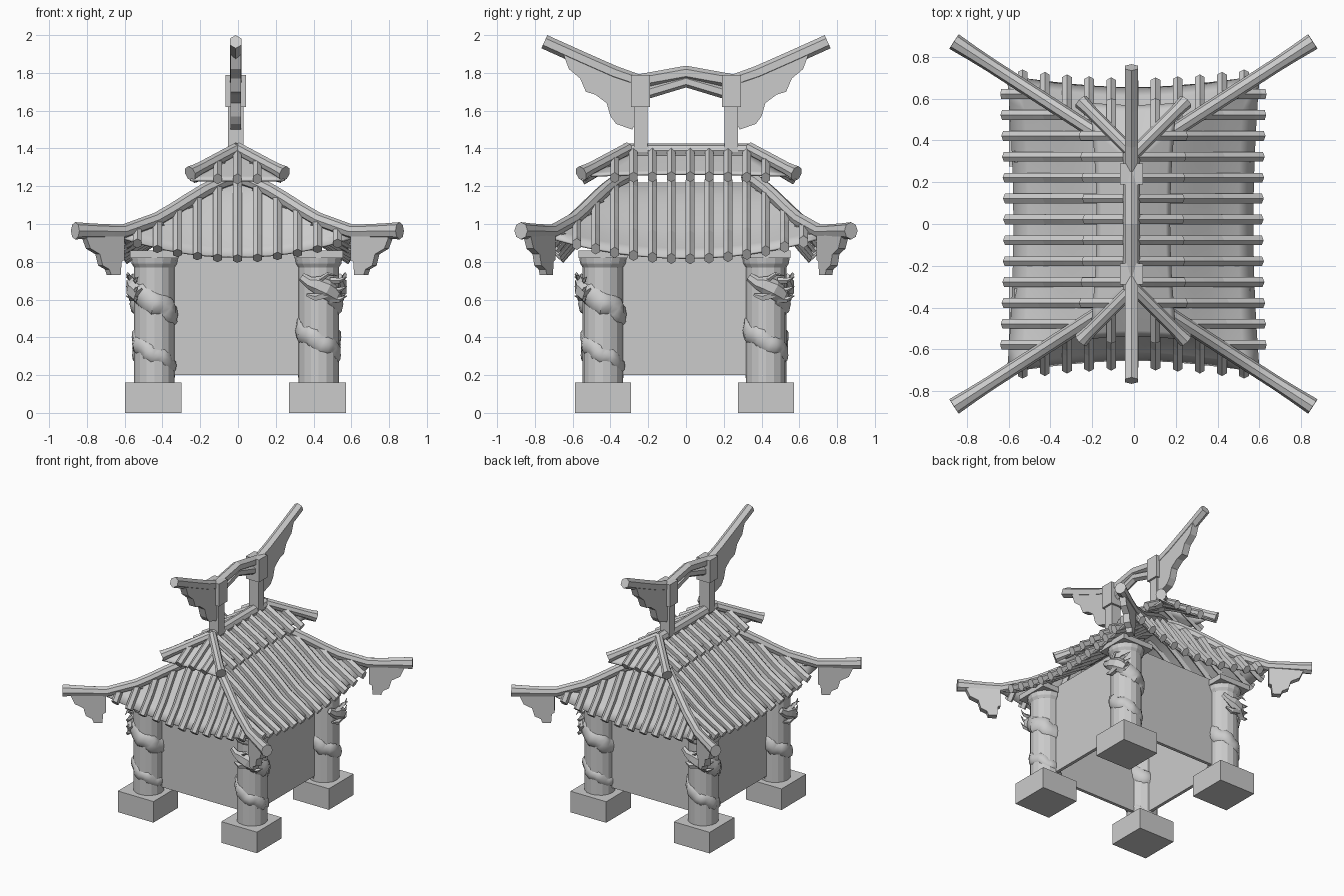
import bpy, bmesh, math
from math import sin, cos, pi
from mathutils import Vector, Matrix

if "Cube" in bpy.data.objects:
    bpy.data.objects.remove(bpy.data.objects["Cube"])

stone = bpy.data.materials.new("grey_stone")
stone.use_nodes = True
GREY = (0.6, 0.6, 0.6, 1)
stone.diffuse_color = GREY
stone.node_tree.nodes["Principled BSDF"].inputs["Base Color"].default_value = GREY

CX = -0.012        # the ridge and crest sit slightly off the axis
Z = Vector((0, 0, 1))


def finish(name, bm, loc=(CX, 0, 0), turn=0, smooth=None):
    bmesh.ops.recalc_face_normals(bm, faces=bm.faces)
    mesh = bpy.data.meshes.new(name)
    bm.to_mesh(mesh)
    bm.free()
    mesh.materials.append(stone)
    ob = bpy.data.objects.new(name, mesh)
    bpy.context.collection.objects.link(ob)
    ob.location = loc
    ob.rotation_euler.z = turn
    if smooth:
        bpy.ops.object.select_all(action='DESELECT')
        ob.select_set(True)
        bpy.context.view_layer.objects.active = ob
        bpy.ops.object.shade_smooth_by_angle(angle=math.radians(smooth))
    return ob


def tube(bm, pts, rx, rz, sides=6, taper=None):
    """Sweep an oval section, first corner upward, along a path."""
    pts = [Vector(p) for p in pts]
    rings = []
    for i, p in enumerate(pts):
        t = (pts[min(i + 1, len(pts) - 1)] - pts[max(i - 1, 0)]).normalized()
        side = t.cross(Z).normalized()
        up = side.cross(t)
        k = taper[i] if taper else 1
        angles = [2 * pi * j / sides + pi / 2 for j in range(sides)]
        rings.append([bm.verts.new(p + k * (side * rx * cos(a) + up * rz * sin(a))) for a in angles])
    skin(bm, rings)


def skin(bm, rings):
    sides = len(rings[0])
    for a, b in zip(rings, rings[1:]):
        for j in range(sides):
            n = (j + 1) % sides
            bm.faces.new((a[j], a[n], b[n], b[j]))
    bm.faces.new(rings[0])
    bm.faces.new(rings[-1])


def box(bm, lo, hi):
    lo, hi = Vector(lo), Vector(hi)
    size = hi - lo
    m = Matrix.Translation((lo + hi) / 2) @ Matrix.Diagonal((size.x, size.y, size.z, 1))
    bmesh.ops.create_cube(bm, size=1, matrix=m)


def plate(bm, profile, origin, along, thick):
    """Cut-out board: profile is (distance along, height)."""
    along = Vector(along).normalized()
    side = along.cross(Z) * thick / 2
    base = [Vector(origin) + along * d + Z * z for d, z in profile]
    skin(bm, [[bm.verts.new(p + side * s) for p in base] for s in (-1, 1)])


def lathe(bm, profile, sides):
    skin(bm, [[bm.verts.new((r * cos(2 * pi * j / sides), r * sin(2 * pi * j / sides), z))
               for j in range(sides)] for r, z in profile])


# Columns with plinth, capital and a serpent coiled round each, turned by quarters
for k, (sx, sy) in enumerate([(1, -1), (1, 1), (-1, 1), (-1, -1)]):
    x, y = sx * 0.435 - 0.014, sy * 0.432 - 0.008
    loc = (x + 0.006, y, 0)
    turn = k * pi / 2
    tag = ("left_" if sx > 0 else "right_") + ("front" if sy < 0 else "back")

    bm = bmesh.new()
    box(bm, (-0.15, -0.148, 0), (0.15, 0.148, 0.16))
    finish("plinth_" + tag, bm, (x, y, 0))

    bm = bmesh.new()
    lathe(bm, [(0.107, 0.16), (0.107, 0.77), (0.12, 0.79), (0.125, 0.82), (0.11, 0.83)], 16)
    box(bm, (-0.13, -0.13, 0.82), (0.13, 0.13, 0.86))
    finish("column_" + tag, bm, loc, turn)

    bm = bmesh.new()
    coil, taper, steps = [], [], 40
    for i in range(steps + 1):
        f = i / steps
        a = -pi / 3 + f * 3.3 * pi
        r = 0.097 + 0.005 * sin(i * 1.9)
        coil.append((r * cos(a), r * sin(a), 0.63 - 0.45 * f + 0.01 * sin(i * 1.3)))
        taper.append(1.05 - 0.65 * f ** 2)
    tube(bm, coil, 0.028, 0.057, 8, taper)
    finish("serpent_body_" + tag, bm, loc, turn, 40)

    bm = bmesh.new()
    tube(bm, [(0.09, -0.08, 0.62), (0.04, -0.115, 0.655), (-0.01, -0.12, 0.68),
              (-0.05, -0.12, 0.69), (-0.09, -0.11, 0.72)], 0.035, 0.052, 6, [0.9, 1, 0.9, 0.6, 0.45])
    tube(bm, [(0.04, -0.115, 0.63), (-0.02, -0.12, 0.61), (-0.065, -0.115, 0.625)],
         0.025, 0.026, 5, [1, 0.8, 0.3])
    for z in (0.6, 0.65, 0.7):      # mane and horns
        tube(bm, [(0.06, -0.1, z), (0.11, -0.1, z), (0.15, -0.085, z + 0.02)],
             0.012, 0.018, 4, [1, 0.8, 0.1])
    tube(bm, [(0.0, -0.125, 0.7), (0.05, -0.14, 0.735), (0.1, -0.13, 0.725)],
         0.012, 0.014, 4, [1, 0.8, 0.1])
    finish("serpent_head_" + tag, bm, loc, turn)

# Walls, open underneath
bm = bmesh.new()
for s in (1, -1):
    box(bm, (-0.43, s * 0.42 - 0.012, 0.2), (0.43, s * 0.42 + 0.012, 0.87))
    box(bm, (s * 0.42 - 0.012, -0.43, 0.2), (s * 0.42 + 0.012, 0.43, 0.87))
finish("walls", bm)


def roof(name, half_x, ridge, depth, drop, sags, bows, rows, slab_ends, hip_end, hip_r, strip_r, loc):
    """Hipped roof: four curved slopes, tile rows on each, and four hip rails."""
    def height(t, s, sag):
        for (t0, z0), (t1, z1) in zip(drop, drop[1:]):
            if t <= t1:
                break
        z = z0 + (z1 - z0) * (t - t0) / (t1 - t0)
        return z - sag * t ** 1.5 * (1 - min(1, s * s))

    def point(is_side, sign, t, lat, lift=0):
        out = half_x * t if is_side else ridge + depth * t
        width = ridge + depth * t if is_side else half_x * t
        z = height(t, lat / max(width, 0.001), sags[0] if is_side else sags[1]) + lift
        return Vector((sign * out, lat, z) if is_side else (lat, sign * out, z))

    slopes, tiles, rails = bmesh.new(), bmesh.new(), bmesh.new()
    n, m = 8, 12
    for which, is_side in enumerate((True, False)):
        bow = bows[which]
        full = ridge + depth if is_side else half_x
        count, step, shift = rows[which]
        for sign in (1, -1):
            grid = []
            for i in range(n + 1):
                row = []
                for j in range(m + 1):
                    s = 2 * j / m - 1
                    t = slab_ends[which] * i / n * (1 - bow * (1 - s * s))
                    lat = s * (ridge + depth * t if is_side else half_x * t)
                    row.append(slopes.verts.new(point(is_side, sign, t, lat)))
                grid.append(row)
            for i in range(n):
                for j in range(m):
                    slopes.faces.new((grid[i][j], grid[i][j + 1], grid[i + 1][j + 1], grid[i + 1][j]))
            for c in range(-count, count + 1):
                lat = c * step + shift
                end = 1.05 - bow * (1 - (lat / full) ** 2)
                start = max(0.05, (abs(lat) - ridge) / depth if is_side else abs(lat) / half_x)
                if end - start < 0.04:
                    continue
                path = [point(is_side, sign, start + (end - start) * q / 6, lat, 0.01) for q in range(7)]
                tube(tiles, path, strip_r, strip_r * 1.25)
    flare = [1] * 9 + [1.08, 1.22]
    for sx in (1, -1):
        for sy in (1, -1):
            path = []
            for q in range(11):
                t = hip_end * q / 10
                path.append((sx * half_x * t, sy * (ridge + depth * t), height(t, 1, 0) + 0.03))
            tube(rails, path, hip_r, hip_r * 1.1, 8, flare)
    bmesh.ops.remove_doubles(slopes, verts=slopes.verts, dist=0.0005)
    ob = finish(name + "_slopes", slopes, loc, smooth=30)
    ob.modifiers.new("thickness", 'SOLIDIFY').thickness = 0.012
    finish(name + "_tile_rows", tiles, loc)
    finish(name + "_hip_rails", rails, loc, smooth=30)


roof("main_roof", 0.605, 0.32, 0.39,
     [(0, 1.22), (0.2, 1.18), (0.42, 1.1), (0.68, 1.0), (1, 0.93), (1.5, 0.935)],
     (0.125, 0.165), (0.05, 0.14), ((6, 0.1, 0.022), (5, 0.106, 0)),
     (1, 1), 1.42, 0.034, 0.027, (-0.003, 0, 0))
roof("cap_roof", 0.25, 0.32, 0.25, [(0, 1.37), (1.2, 1.21)],
     (0.01, 0.01), (0.14, 0.06), ((4, 0.1, 0.007), (1, 0.105, 0)),
     (0.82, 1), 1, 0.031, 0.026, (-0.003, 0.015, 0))

# Ridge rail of the cap roof
bm = bmesh.new()
tube(bm, [(0, -0.33, 1.39), (0, 0.35, 1.39)], 0.04, 0.037, 8)
finish("cap_ridge_rail", bm)

# Stepped boards under the hip tips
bm = bmesh.new()
step_x = [(0.61, 0.95), (0.61, 0.87), (0.61, 0.81), (0.625, 0.8), (0.63, 0.73), (0.68, 0.73),
          (0.69, 0.76), (0.725, 0.78), (0.74, 0.84), (0.79, 0.87), (0.82, 0.95)]
slope = 0.64
stretch = math.hypot(1, slope)
for sx in (1, -1):
    for sy in (1, -1):
        plate(bm, [(x * stretch, z) for x, z in step_x], (0, sy * 0.32, 0), (sx, sy * slope, 0), 0.045)
finish("hip_tip_boards", bm, (-0.003, 0, 0))

# Crest: two posts, sweeping top beam, tie beam and stepped wings
bm = bmesh.new()
for s in (1, -1):
    y = s * 0.24
    box(bm, (-0.04, y - 0.035, 1.38), (0.04, y + 0.035, 1.78))
    box(bm, (-0.055, y - 0.05, 1.62), (0.055, y + 0.05, 1.79))
finish("crest_posts", bm)

bm = bmesh.new()
half = [(0.25, 1.755), (0.38, 1.8), (0.55, 1.875), (0.75, 1.965)]
beam = [(0, -y, z) for y, z in reversed(half)] + [(0, 0, 1.8)] + [(0, y, z) for y, z in half]
tube(bm, beam, 0.035, 0.038)
tube(bm, [(0, -0.22, 1.69), (0, 0, 1.755), (0, 0.22, 1.69)], 0.028, 0.032)
finish("crest_beams", bm)

bm = bmesh.new()
wing = [(0.27, 1.76), (0.27, 1.53), (0.285, 1.5), (0.37, 1.53), (0.4, 1.57), (0.42, 1.64),
        (0.48, 1.685), (0.53, 1.7), (0.56, 1.77), (0.62, 1.82), (0.65, 1.9), (0.45, 1.81)]
for s in (1, -1):
    plate(bm, wing, (0, 0, 0), (0, s, 0), 0.054)
finish("crest_wings", bm)
